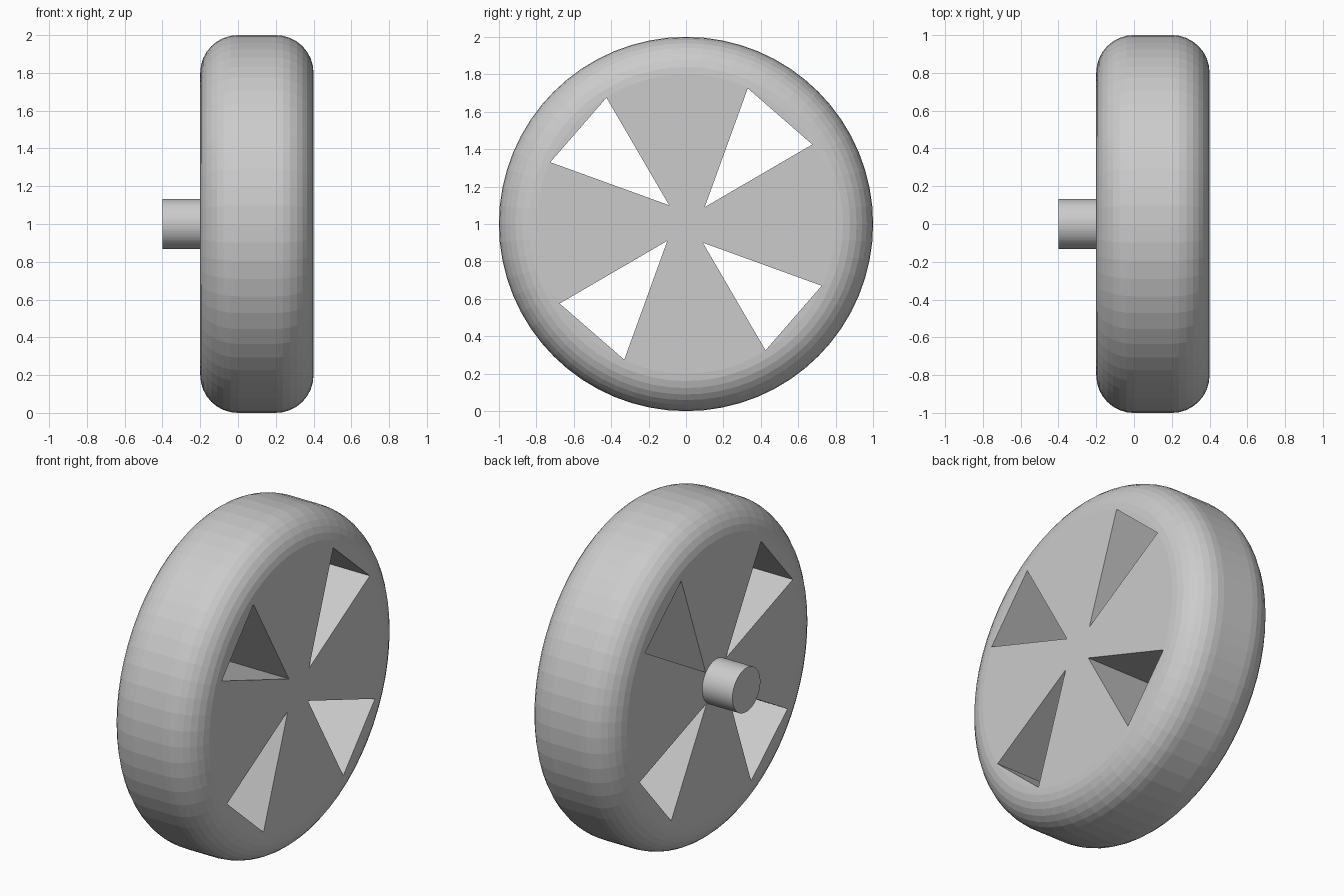
import bpy, bmesh
from math import sin, cos, pi, radians

if "Cube" in bpy.data.objects:
    bpy.data.objects.remove(bpy.data.objects["Cube"])

SEGS = 64


def lathe(name, profile, segs):
    """Solid of revolution about the x axis at z = 1 from (x, radius) points."""
    bm = bmesh.new()
    rings = [[bm.verts.new((x, r * cos(2 * pi * i / segs), 1 + r * sin(2 * pi * i / segs)))
              for i in range(segs)] for x, r in profile]
    for a, b in zip(rings, rings[1:]):
        for i in range(segs):
            j = (i + 1) % segs
            bm.faces.new((a[i], a[j], b[j], b[i]))
    bm.faces.new(rings[0])
    bm.faces.new(rings[-1])
    return finish(name, bm)


def finish(name, bm):
    bmesh.ops.recalc_face_normals(bm, faces=bm.faces)
    me = bpy.data.meshes.new(name)
    bm.to_mesh(me)
    bm.free()
    ob = bpy.data.objects.new(name, me)
    bpy.context.collection.objects.link(ob)
    return ob


# Wheel body: wide disc with rounded shoulders
arc = [radians(90 * i / 8) for i in range(9)]
profile = [(-0.2 * cos(t), 0.8 + 0.2 * sin(t)) for t in arc]
profile += [(0.2 + 0.2 * sin(t), 0.8 + 0.2 * cos(t)) for t in arc]
wheel = lathe("wheel", profile, SEGS)

# Four triangular openings, each a quarter turn from the last
bm = bmesh.new()
tri = [(0.33, 0.725), (0.675, 0.425), (0.10, 0.09)]
for k in range(4):
    c, s = round(cos(k * pi / 2)), round(sin(k * pi / 2))
    pts = [(y * c - z * s, y * s + z * c) for y, z in tri]
    face = bm.faces.new([bm.verts.new((-0.5, y, 1 + z)) for y, z in pts])
    ext = bmesh.ops.extrude_face_region(bm, geom=[face], use_keep_orig=True)
    moved = [g for g in ext["geom"] if isinstance(g, bmesh.types.BMVert)]
    bmesh.ops.translate(bm, verts=moved, vec=(1, 0, 0))
cutter = finish("opening_cutter", bm)
cutter.hide_render = True
cutter.hide_set(True)

cut = wheel.modifiers.new("openings", "BOOLEAN")
cut.operation = "DIFFERENCE"
cut.solver = "EXACT"
cut.object = cutter

# Axle stub on the inner side
lathe("axle", [(-0.4, 0.132), (-0.18, 0.132)], SEGS)
